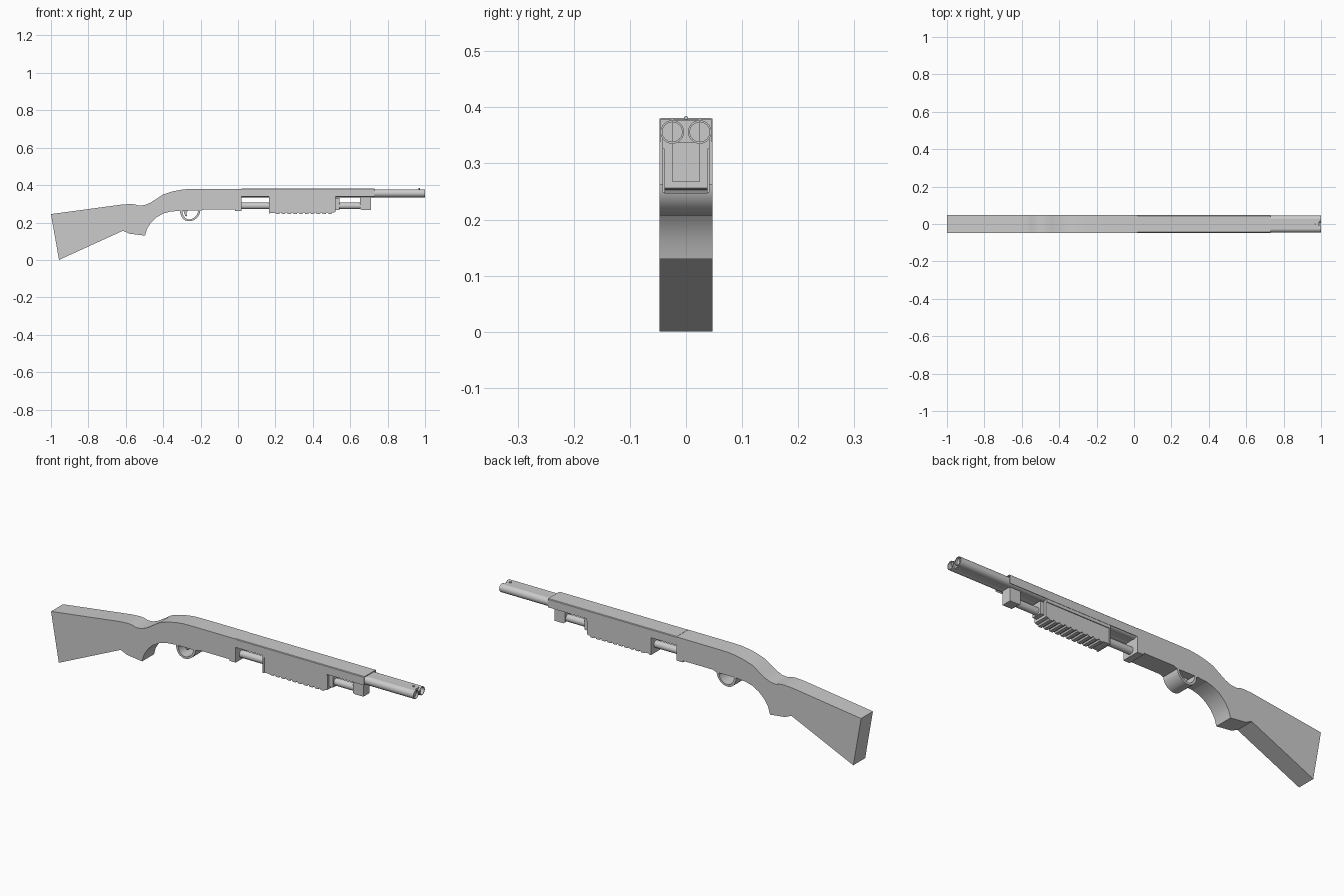
import bpy, bmesh, math
from mathutils import Matrix, Vector

if "Cube" in bpy.data.objects:
    bpy.data.objects.remove(bpy.data.objects["Cube"])


def finish(bm, name, angle=30):
    bmesh.ops.recalc_face_normals(bm, faces=bm.faces)
    me = bpy.data.meshes.new(name)
    bm.to_mesh(me)
    bm.free()
    ob = bpy.data.objects.new(name, me)
    bpy.context.collection.objects.link(ob)
    bpy.ops.object.select_all(action='DESELECT')
    ob.select_set(True)
    bpy.context.view_layer.objects.active = ob
    bpy.ops.object.shade_smooth_by_angle(angle=math.radians(angle))
    return ob


def extrude(name, pts, start, end, axis='Y'):
    """Extrude a closed profile: (x, z) along Y, or (y, z) along X."""
    bm = bmesh.new()
    if axis == 'Y':
        vs = [bm.verts.new((a, start, b)) for a, b in pts]
        step = (0, end - start, 0)
    else:
        vs = [bm.verts.new((start, a, b)) for a, b in pts]
        step = (end - start, 0, 0)
    face = bm.faces.new(vs)
    ext = bmesh.ops.extrude_face_region(bm, geom=[face], use_keep_orig=True)
    bmesh.ops.translate(bm, vec=step, verts=[g for g in ext['geom'] if isinstance(g, bmesh.types.BMVert)])
    return finish(bm, name)


def box(name, x0, x1, half_y, z0, z1):
    return extrude(name, [(x0, z0), (x1, z0), (x1, z1), (x0, z1)], -half_y, half_y)


def lathe(name, y, z, rings, n=32):
    """Tube along X through (x, radius) rings, with capped ends."""
    bm = bmesh.new()
    loops = []
    for x, r in rings:
        loops.append([bm.verts.new((x, y + r * math.cos(2 * math.pi * i / n),
                                    z + r * math.sin(2 * math.pi * i / n))) for i in range(n)])
    for a, b in zip(loops, loops[1:]):
        for i in range(n):
            bm.faces.new((a[i], a[(i + 1) % n], b[(i + 1) % n], b[i]))
    bm.faces.new(loops[0])
    bm.faces.new(loops[-1])
    return finish(bm, name)


W = 0.047

# Stock, grip and receiver share one flowing side profile, split at the tang
stock = [(-0.364, 0.362), (-0.40, 0.350), (-0.44, 0.324), (-0.47, 0.305), (-0.50, 0.293),
         (-0.53, 0.290), (-0.55, 0.297), (-0.575, 0.299), (-0.62, 0.296), (-1.0, 0.245),
         (-0.957, 0.0), (-0.615, 0.156), (-0.58, 0.140), (-0.497, 0.130), (-0.487, 0.165),
         (-0.465, 0.200), (-0.435, 0.228), (-0.40, 0.248), (-0.364, 0.258)]
extrude("stock", stock, -W, W)
receiver = [(-0.364, 0.258), (-0.31, 0.263), (-0.20, 0.263), (-0.18, 0.270), (-0.015, 0.270),
            (-0.015, 0.262), (0.02, 0.262), (0.02, 0.380), (-0.20, 0.380), (-0.27, 0.379),
            (-0.31, 0.374), (-0.34, 0.368), (-0.364, 0.362)]
extrude("receiver", receiver, -W, W)

# Trigger guard loop
arc = [math.pi + math.pi * i / 14 for i in range(15)]
outer = [(-0.256 + 0.054 * math.cos(a), 0.264 + 0.057 * math.sin(a) * (1 - 0.1 * math.cos(a))) for a in arc]
inner = [(-0.256 + 0.042 * math.cos(a), 0.264 + 0.047 * math.sin(a) * (1 - 0.1 * math.cos(a))) for a in arc]
extrude("trigger_guard", outer + inner[::-1], -W, W)
extrude("trigger", [(-0.292, 0.268), (-0.268, 0.268), (-0.276, 0.248), (-0.272, 0.232),
                    (-0.282, 0.236), (-0.288, 0.250)], -0.008, 0.008)

# Barrel shroud, open underneath
t = 0.0455
shroud = [(-W, 0.338), (-W, 0.378), (-0.044, 0.381), (0.044, 0.381), (W, 0.378), (W, 0.338),
          (t, 0.338), (t, 0.377), (-t, 0.377), (-t, 0.338)]
extrude("barrel_shroud", shroud, 0.02, 0.73, 'X')

# Twin barrels with bores, joined by a rib
for side, label in ((-1, "right"), (1, "left")):
    lathe("barrel_" + label, side * 0.0245, 0.356,
          [(0.02, 0.021), (1.0, 0.021), (1.0, 0.0175), (0.93, 0.0175)])
box("barrel_rib", 0.02, 0.99, 0.0245, 0.337, 0.3765)
lathe("front_bead", 0, 0.381, [(0.966, 0.0035), (0.974, 0.0035)], 12)

# Magazine tube and its clamp
lathe("magazine_tube", 0, 0.289, [(0.0, 0.018), (0.68, 0.018)])
extrude("magazine_clamp", [(0.652, 0.274), (0.66, 0.268), (0.71, 0.268), (0.71, 0.337), (0.652, 0.337)],
        -0.025, 0.025)

# Sliding pump with ribbed underside
pump = [(0.50, 0.336), (0.17, 0.336), (0.17, 0.250), (0.20, 0.250)]
for i in range(10):
    x = 0.20 + i * 0.031
    pump += [(x + 0.004, 0.246), (x + 0.021, 0.246), (x + 0.025, 0.253), (x + 0.031, 0.253)]
pump += [(0.52, 0.256), (0.52, 0.336)]
extrude("pump_grip", pump, -0.038, 0.038)
box("pump_rear_plate", 0.165, 0.172, 0.042, 0.248, 0.345)
box("pump_top_rail", 0.165, 0.52, 0.042, 0.326, 0.345)
box("pump_front_collar", 0.515, 0.542, 0.025, 0.268, 0.33)
